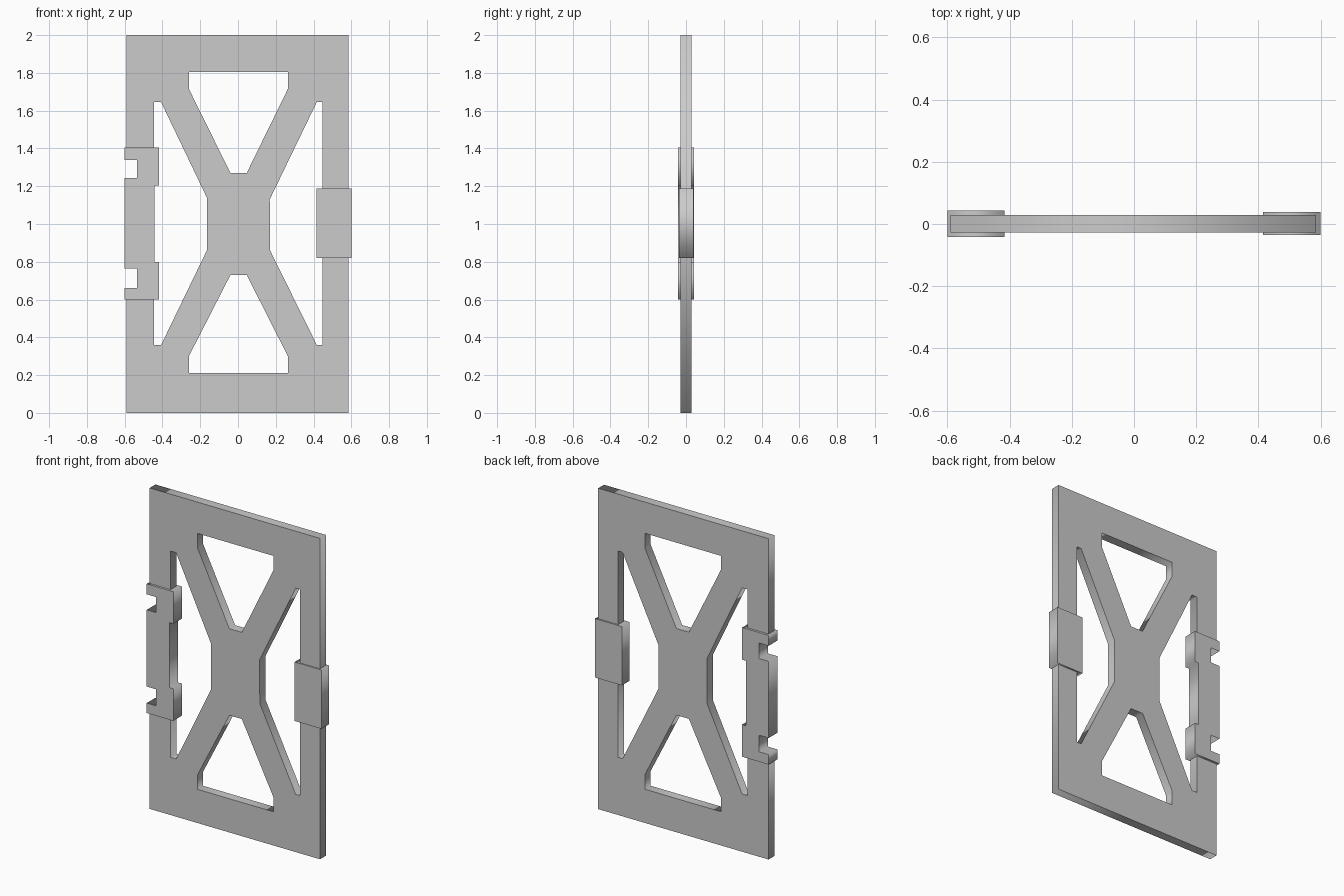
import bpy
from math import radians

if "Cube" in bpy.data.objects:
    bpy.data.objects.remove(bpy.data.objects["Cube"])


def plate(name, outlines, y0, y1):
    """Extrude x-z outlines (the first is the rim, the rest are holes) from y0 to y1."""
    curve = bpy.data.curves.new(name, 'CURVE')
    curve.dimensions = '2D'
    curve.fill_mode = 'BOTH'
    curve.extrude = (y1 - y0) / 2
    for pts in outlines:
        spline = curve.splines.new('POLY')
        spline.points.add(len(pts) - 1)
        for p, (x, z) in zip(spline.points, pts):
            p.co = (x, z, 0, 1)
        spline.use_cyclic_u = True
    obj = bpy.data.objects.new(name, curve)
    bpy.context.collection.objects.link(obj)
    obj.rotation_euler.x = radians(90)
    obj.location.y = (y0 + y1) / 2
    bpy.ops.object.select_all(action='DESELECT')
    obj.select_set(True)
    bpy.context.view_layer.objects.active = obj
    bpy.ops.object.convert(target='MESH')
    return bpy.context.object


# Door panel: the left rim steps in where the latch bracket covers it
rim = [(-0.59, 0), (0.585, 0), (0.585, 2), (-0.59, 2),
       (-0.59, 1.37), (-0.53, 1.37), (-0.53, 0.63), (-0.59, 0.63)]

# Four openings that leave an X-shaped brace
top_hole = [(-0.26, 1.805), (0.264, 1.805), (0.264, 1.715),
            (0.046, 1.27), (-0.04, 1.27), (-0.26, 1.715)]
bottom_hole = [(x, 2.007 - z + 0.008) for x, z in top_hole]
bottom_hole = [(x, max(z, 0.21)) if z < 0.5 else (x, 0.73) for x, z in bottom_hole]
left_hole = [(-0.445, 1.645), (-0.407, 1.645), (-0.165, 1.14),
             (-0.165, 0.86), (-0.407, 0.36), (-0.445, 0.36)]
right_hole = [(0.447, 1.645), (0.417, 1.645), (0.168, 1.13),
              (0.17, 0.86), (0.417, 0.36), (0.447, 0.36)]
plate("door_panel", [rim, top_hole, bottom_hole, left_hole, right_hole], -0.028, 0.029)

# Latch bracket with two notches on its outer edge
latch = [(-0.6, 0.6), (-0.417, 0.6), (-0.417, 0.8), (-0.443, 0.8),
         (-0.443, 1.205), (-0.417, 1.205), (-0.417, 1.405), (-0.6, 1.405),
         (-0.6, 1.34), (-0.535, 1.34), (-0.535, 1.243), (-0.6, 1.243),
         (-0.6, 0.765), (-0.535, 0.765), (-0.535, 0.662), (-0.6, 0.662)]
plate("latch_bracket", [latch], -0.042, 0.043)

# Plain block on the opposite edge
plate("hinge_block", [[(0.415, 0.82), (0.6, 0.82), (0.6, 1.187), (0.415, 1.187)]],
      -0.036, 0.039)
